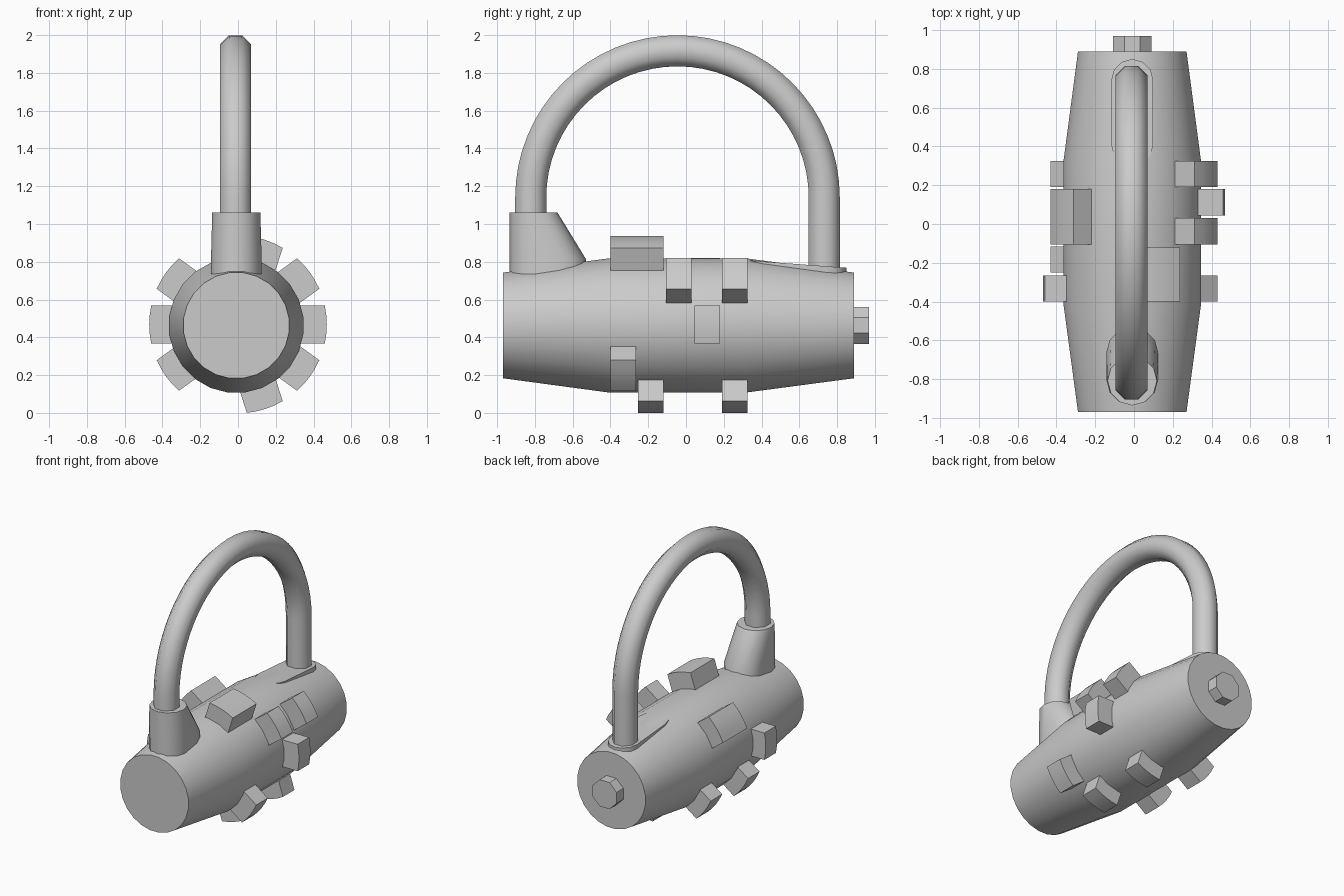
import bpy
import bmesh
from math import sin, cos, pi, radians, sqrt, asin
from mathutils import Vector

if "Cube" in bpy.data.objects:
    bpy.data.objects.remove(bpy.data.objects["Cube"], do_unlink=True)

grey = bpy.data.materials.new("plain grey")
grey.use_nodes = True
grey.diffuse_color = (0.6, 0.6, 0.6, 1)
grey.node_tree.nodes["Principled BSDF"].inputs["Base Color"].default_value = (0.6, 0.6, 0.6, 1)

AXIS_X, AXIS_Z = -0.009, 0.463


def loft(name, rings, smooth=40):
    """Skin a list of equal-length point rings and cap both ends."""
    bm = bmesh.new()
    loops = [[bm.verts.new(p) for p in ring] for ring in rings]
    n = len(loops[0])
    for a, b in zip(loops, loops[1:]):
        for i in range(n):
            j = (i + 1) % n
            bm.faces.new((a[i], a[j], b[j], b[i]))
    bm.faces.new(loops[0])
    bm.faces.new(loops[-1])
    bmesh.ops.recalc_face_normals(bm, faces=bm.faces)
    mesh = bpy.data.meshes.new(name)
    bm.to_mesh(mesh)
    bm.free()
    mesh.materials.append(grey)
    obj = bpy.data.objects.new(name, mesh)
    bpy.context.collection.objects.link(obj)
    bpy.ops.object.select_all(action='DESELECT')
    obj.select_set(True)
    bpy.context.view_layer.objects.active = obj
    if smooth:
        bpy.ops.object.shade_smooth_by_angle(angle=radians(smooth))
    return obj


def disc(y, r, n):
    """Ring around the barrel axis, flat side up."""
    angles = [2 * pi * (i + 0.5) / n for i in range(n)]
    return [(AXIS_X + r * cos(a), y, AXIS_Z + r * sin(a)) for a in angles]


def stadium(y0, y1, half, z, n=6):
    """Rounded slot outline along y; z may be a function of y."""
    pts = []
    for centre, start in ((y1 - half, 0), (y0 + half, pi)):
        for i in range(n + 1):
            a = start + pi * i / n
            y = centre + half * sin(a)
            pts.append((AXIS_X + half * cos(a), y, z(y) if callable(z) else z))
    return pts


# Tapered barrel and end knob
loft("barrel", [disc(y, r, 24) for y, r in
                ((-0.97, 0.282), (-0.41, 0.358), (0.32, 0.358), (0.89, 0.282))], 30)
loft("end_knob", [disc(0.85, 0.107, 8), disc(0.97, 0.107, 8)], 30)

# Shackle: octagonal tube swept over a half circle with straight legs
SY, SZ, SR, TUBE = -0.045, 1.14, 0.777, 0.089
path = [(Vector((-0.013, SY + SR, 0.68)), 0)]
for k in range(33):
    t = pi * k / 32
    path.append((Vector((-0.013, SY + SR * cos(t), SZ + SR * sin(t))), t))
path.append((Vector((-0.013, SY - SR, 0.7)), pi))
rings = []
for p, t in path:
    out = Vector((0, cos(t), sin(t)))
    side = Vector((1, 0, 0))
    rings.append([p + TUBE * (cos(a) * side + sin(a) * out)
                  for a in (2 * pi * (i + 0.5) / 8 for i in range(8))])
loft("shackle", rings, 50)

# Front socket, leaning outwards toward its foot
loft("shackle_socket", [stadium(-0.935, -0.53, 0.134, 0.6),
                        stadium(-0.935, -0.53, 0.134, 0.815),
                        stadium(-0.935, -0.68, 0.1274, 1.06)], 35)

# Sloping seat under the rear leg
loft("shackle_seat", [stadium(0.3, 0.85, 0.108, 0.6),
                      stadium(0.3, 0.85, 0.108, lambda y: 0.808 - 0.075 * (y - 0.32))], 35)


# Curved-top teeth around the barrel: angle in degrees, start and end along y
def tooth(name, angle, y0, y1, outer=0.47, half=0.1, steps=4):
    a = radians(angle)
    sweep = asin(half / outer)
    profile = [(0.25, -half)]
    for i in range(steps + 1):
        t = sweep * (2 * i / steps - 1)
        profile.append((outer * cos(t), outer * sin(t)))
    profile.append((0.25, half))
    loft(name, [[(u * cos(a) - v * sin(a), y, AXIS_Z + 0.005 + u * sin(a) + v * cos(a))
                 for u, v in profile] for y in (y0, y1)], 30)


teeth = [(0, 0.045, 0.18),
         (36, -0.105, 0.03), (36, 0.19, 0.325),
         (72, -0.4, -0.12),
         (144, -0.105, 0.18),
         (180, -0.4, -0.265),
         (216, -0.25, -0.115), (216, 0.19, 0.325),
         (288, -0.255, -0.12), (288, 0.19, 0.325),
         (324, -0.4, -0.265)]
for i, (angle, y0, y1) in enumerate(teeth):
    tooth(f"tooth_{i + 1}", angle, y0, y1)
